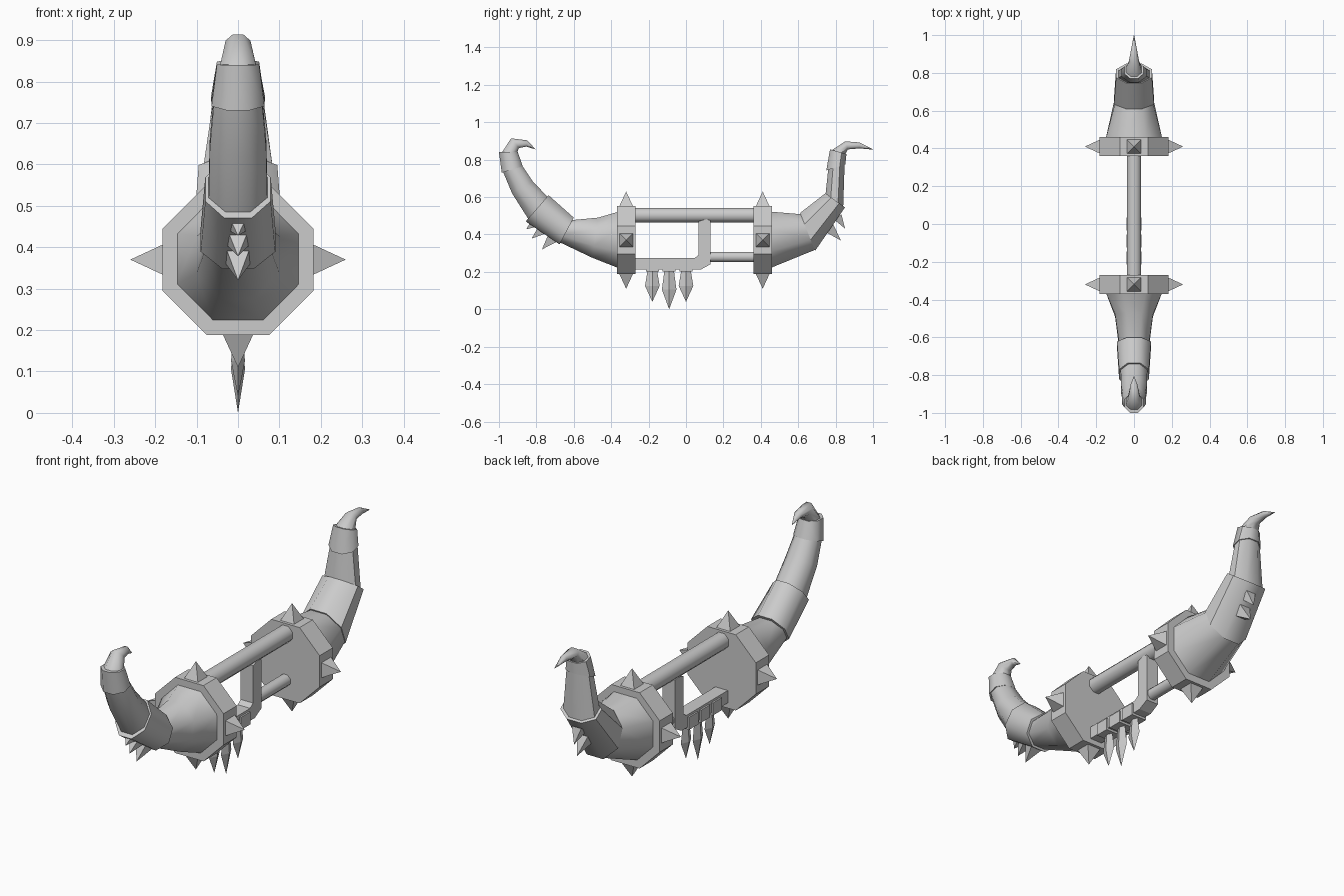
import bpy, bmesh, math
from mathutils import Vector

cube = bpy.data.objects.get("Cube")
if cube:
    bpy.data.objects.remove(cube, do_unlink=True)

grey = bpy.data.materials.new("plain_grey")
grey.use_nodes = True
colour = (0.6, 0.6, 0.6, 1)
grey.diffuse_color = colour
grey.node_tree.nodes["Principled BSDF"].inputs["Base Color"].default_value = colour


def finish(name, bm, smooth=None):
    bmesh.ops.recalc_face_normals(bm, faces=bm.faces)
    mesh = bpy.data.meshes.new(name)
    bm.to_mesh(mesh)
    bm.free()
    mesh.materials.append(grey)
    ob = bpy.data.objects.new(name, mesh)
    bpy.context.collection.objects.link(ob)
    if smooth:
        bpy.ops.object.select_all(action='DESELECT')
        ob.select_set(True)
        bpy.context.view_layer.objects.active = ob
        bpy.ops.object.shade_smooth_by_angle(angle=math.radians(smooth))
    return ob


def octagon(lo, hi, rx):
    """Eight-sided ring spanning two (y, z) points, with half width rx."""
    lo, hi = Vector((0, *lo)), Vector((0, *hi))
    k = 1 / math.cos(math.pi / 8)
    ring = []
    for i in range(8):
        a = (i + 0.5) * math.pi / 4
        ring.append((lo + hi) / 2 + (hi - lo) / 2 * k * math.cos(a)
                    + Vector((rx * k * math.sin(a), 0, 0)))
    return ring


def loft(name, rings, smooth=None):
    bm = bmesh.new()
    loops = [[bm.verts.new(p) for p in ring] for ring in rings]
    n = len(loops[0])
    for a, b in zip(loops, loops[1:]):
        for i in range(n):
            j = (i + 1) % n
            bm.faces.new((a[i], a[j], b[j], b[i]))
    bm.faces.new(loops[0])
    bm.faces.new(loops[-1])
    return finish(name, bm, smooth)


def hull(name, points):
    bm = bmesh.new()
    for p in points:
        bm.verts.new(p)
    bmesh.ops.convex_hull(bm, input=bm.verts)
    return finish(name, bm)


def spike(name, base, tip, r):
    """Square pyramid from base centre to tip."""
    base, tip = Vector(base), Vector(tip)
    d = (tip - base).normalized()
    u = Vector((0, 1, 0)) if abs(d.x) > 0.9 else Vector((1, 0, 0))
    v = d.cross(u)
    corners = [base + u * r * s + v * r * t for s in (-1, 1) for t in (-1, 1)]
    hull(name, corners + [tip])


def bar(name, y0, y1, z, r):
    loft(name, [octagon((y, z - r), (y, z + r), r) for y in (y0, y1)], 50)


def horn(side, parts):
    for part, rings in parts.items():
        loft(side + "_" + part, [octagon(*r) for r in rings], 50)


# Octagonal end discs with four pyramid spikes each
MID, R = 0.37, 0.182
for side, y in (("front", -0.32), ("back", 0.41)):
    loft(side + "_disc", [octagon((y + d, MID - R), (y + d, MID + R), R)
                          for d in (-0.05, 0.05)])
    for name, dx, dz in (("left", 1, 0), ("right", -1, 0), ("top", 0, 1), ("bottom", 0, -1)):
        root = Vector((dx, 0, dz))
        centre = Vector((0, y, MID))
        spike(f"{side}_disc_{name}_spike", centre + root * (R - 0.004),
              centre + root * (R + 0.078), 0.038)

# Grip bars
bar("grip_bar", -0.28, 0.37, 0.503, 0.038)
bar("lower_bar", 0.1, 0.37, 0.28, 0.027)

# Angled hand guard
outline = [(-0.28, 0.213), (0.08, 0.213), (0.13, 0.24), (0.13, 0.475),
           (0.108, 0.482), (0.067, 0.47), (0.067, 0.29), (0.045, 0.273), (-0.28, 0.273)]
loft("hand_guard", [[(x, y, z) for y, z in outline] for x in (-0.033, 0.033)])

# Knuckle plates and blade-like studs under the guard
for i, tip in enumerate((0.04, 0.0, 0.04)):
    y = -0.18 + 0.09 * i
    hull(f"knuckle_plate_{i + 1}", [(x, y + dy, z) for x in (-0.041, 0.041)
                                    for dy in (-0.035, 0.035) for z in (0.202, 0.262)])
    points = [(0, y, tip)]
    for z, w in ((0.21, 0.025), (tip / 2 + 0.105, 0.039)):
        points += [(0, y - w, z), (0, y + w, z), (-w * 0.43, y, z), (w * 0.43, y, z)]
    hull(f"knuckle_spike_{i + 1}", points)

# Front horn: each ring is lower edge, upper edge, half width
horn("front", {
    "horn_base": [((-0.36, 0.22), (-0.36, 0.522), 0.15),
                  ((-0.5, 0.275), (-0.47, 0.49), 0.1),
                  ((-0.7, 0.37), (-0.63, 0.475), 0.076)],
    "horn_collar": [((-0.676, 0.347), (-0.6, 0.49), 0.09),
                    ((-0.857, 0.47), (-0.735, 0.61), 0.079)],
    "horn_middle": [((-0.835, 0.47), (-0.73, 0.59), 0.071),
                    ((-0.93, 0.62), (-0.82, 0.685), 0.068),
                    ((-0.98, 0.74), (-0.88, 0.775), 0.058)],
    "horn_cuff": [((-0.985, 0.73), (-0.873, 0.765), 0.064),
                  ((-1.0, 0.84), (-0.9, 0.842), 0.051)],
    "horn_tip": [((-0.99, 0.83), (-0.905, 0.835), 0.045),
                 ((-0.935, 0.914), (-0.893, 0.862), 0.03),
                 ((-0.848, 0.903), (-0.853, 0.87), 0.018),
                 ((-0.805, 0.856), (-0.806, 0.855), 0.001)],
})

# Back horn
horn("back", {
    "horn_base": [((0.45, 0.22), (0.45, 0.522), 0.15),
                  ((0.695, 0.32), (0.62, 0.508), 0.1)],
    "horn_collar": [((0.69, 0.312), (0.61, 0.515), 0.106),
                    ((0.85, 0.545), (0.745, 0.62), 0.095)],
    "horn_middle": [((0.84, 0.535), (0.745, 0.605), 0.085),
                    ((0.848, 0.775), (0.76, 0.745), 0.06)],
    "horn_cuff": [((0.852, 0.775), (0.75, 0.742), 0.065),
                  ((0.858, 0.83), (0.77, 0.855), 0.051)],
    "horn_tip": [((0.85, 0.825), (0.775, 0.848), 0.043),
                 ((0.865, 0.855), (0.852, 0.898), 0.027),
                 ((0.928, 0.86), (0.928, 0.892), 0.015),
                 ((0.999, 0.854), (0.999, 0.856), 0.001)],
})

# Spikes along the outer curve of the horns
for i, (by, bz, ty, tz, r) in enumerate((
        (-0.71, 0.385, -0.77, 0.32, 0.032),
        (-0.77, 0.425, -0.825, 0.378, 0.027),
        (-0.815, 0.458, -0.853, 0.428, 0.022),
        (0.765, 0.435, 0.828, 0.368, 0.03),
        (0.81, 0.495, 0.85, 0.432, 0.025))):
    spike(f"horn_spike_{i + 1}", (0, by, bz), (0, ty, tz), r)
